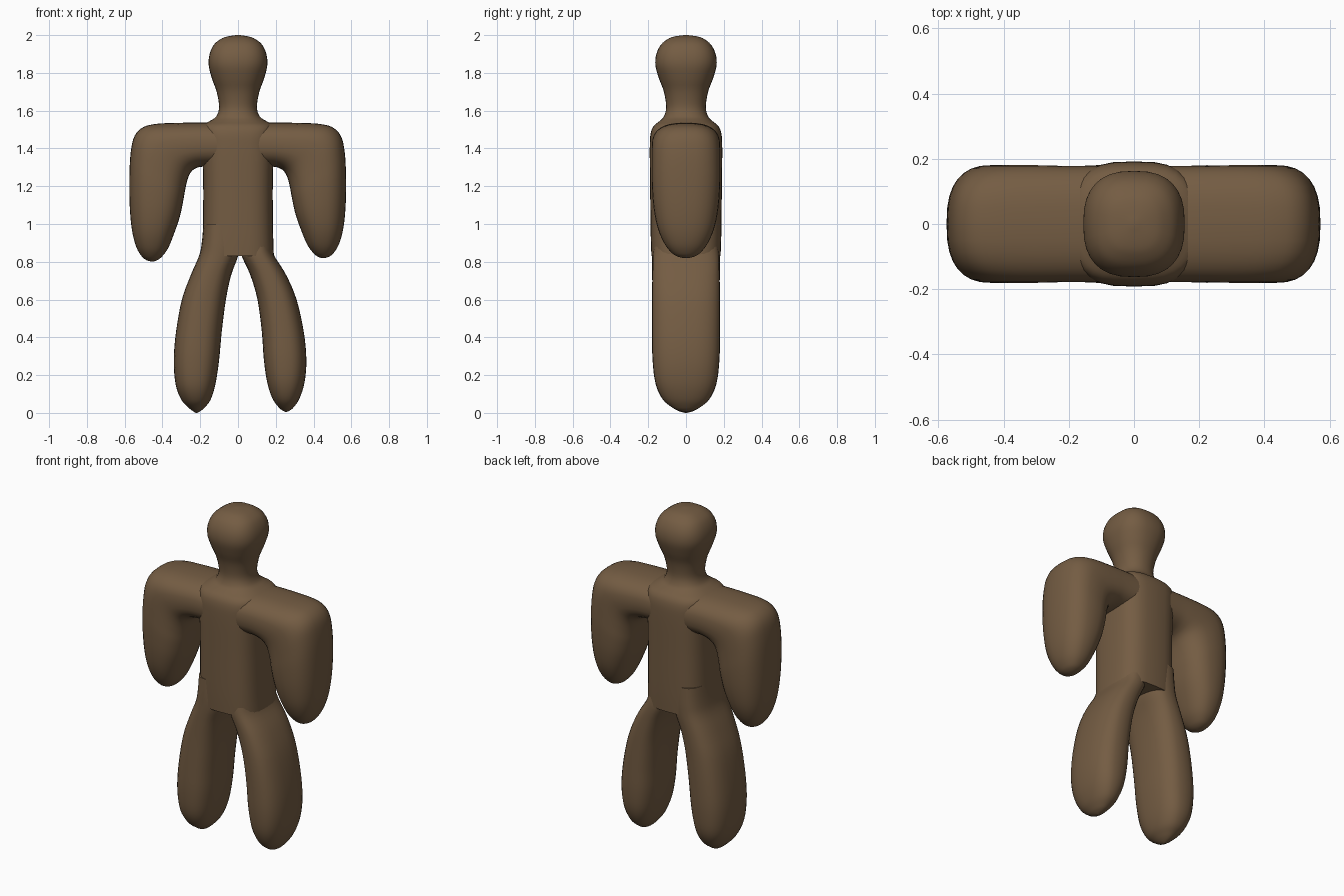
import bpy, bmesh, math

clay = bpy.data.materials.new("brown clay")
clay.diffuse_color = (0.175, 0.108, 0.056, 1)
SIDES, STEPS = 32, 4


def spline(p, q, r, s, t):
    return tuple(0.5 * (2 * b + (c - a) * t + (2 * a - 5 * b + 4 * c - d) * t * t
                        + (3 * b - a - 3 * c + d) * t ** 3) for a, b, c, d in zip(p, q, r, s))


def power(v, e):
    return math.copysign(abs(v) ** e, v)


def loft(name, secs):
    """Each section: edge point (x, z), opposite edge point (x, z), half depth, squareness."""
    rows = []
    for i in range(len(secs) - 1):
        four = [secs[max(0, min(len(secs) - 1, i + k))] for k in (-1, 0, 1, 2)]
        rows += [spline(*four, j / STEPS) for j in range(STEPS)]
    rows.append(secs[-1])
    bm = bmesh.new()
    rings = []
    for ax, az, bx, bz, hy, n in rows:
        ring = []
        for k in range(SIDES):
            a = 2 * math.pi * k / SIDES
            u, v = power(math.cos(a), 2 / n), power(math.sin(a), 2 / n)
            ring.append(bm.verts.new(((ax + bx) / 2 + (bx - ax) / 2 * u, hy * v,
                                      (az + bz) / 2 + (bz - az) / 2 * u)))
        rings.append(ring)
    for r, s in zip(rings, rings[1:]):
        for k in range(SIDES):
            m = (k + 1) % SIDES
            bm.faces.new((r[k], r[m], s[m], s[k]))
    bm.faces.new(rings[0])
    bm.faces.new(rings[-1])
    bmesh.ops.recalc_face_normals(bm, faces=bm.faces)
    me = bpy.data.meshes.new(name)
    bm.to_mesh(me)
    bm.free()
    me.materials.append(clay)
    ob = bpy.data.objects.new(name, me)
    bpy.context.collection.objects.link(ob)
    bpy.context.view_layer.objects.active = ob
    ob.select_set(True)
    bpy.ops.object.shade_smooth_by_angle(angle=math.radians(50))
    ob.select_set(False)


# Torso, neck and head: z, half width, half depth, squareness
body = [(0.83, 0.19, 0.183, 3), (0.95, 0.186, 0.187, 3), (1.2, 0.184, 0.19, 3),
        (1.4, 0.19, 0.192, 3), (1.48, 0.195, 0.187, 3), (1.52, 0.19, 0.17, 2.8),
        (1.545, 0.15, 0.14, 2.5), (1.57, 0.115, 0.117, 2.3), (1.62, 0.1, 0.105, 2.2),
        (1.7, 0.113, 0.117, 2.2), (1.77, 0.138, 0.143, 2.3), (1.84, 0.155, 0.162, 2.5),
        (1.9, 0.15, 0.157, 2.6), (1.95, 0.127, 0.132, 2.6), (1.98, 0.09, 0.095, 2.6),
        (1.993, 0.055, 0.06, 2.5), (2.0, 0.01, 0.01, 2.2)]
loft("torso_and_head", [(-w, z, w, z, d, n) for z, w, d, n in body])

# Arms: outer edge, inner edge, half depth, squareness
arm = [(0.1, 1.535, 0.1, 1.305, 0.178, 2.6), (0.2, 1.537, 0.19, 1.303, 0.178, 2.6),
       (0.33, 1.535, 0.225, 1.293, 0.18, 2.6), (0.43, 1.53, 0.245, 1.277, 0.181, 2.6),
       (0.5, 1.512, 0.258, 1.255, 0.181, 2.6), (0.545, 1.465, 0.268, 1.225, 0.181, 2.6),
       (0.565, 1.38, 0.277, 1.185, 0.181, 2.6), (0.572, 1.25, 0.287, 1.13, 0.18, 2.6),
       (0.57, 1.1, 0.305, 1.05, 0.17, 2.5), (0.558, 0.98, 0.335, 0.965, 0.148, 2.4),
       (0.535, 0.895, 0.367, 0.89, 0.112, 2.3), (0.505, 0.845, 0.4, 0.845, 0.073, 2.2),
       (0.48, 0.826, 0.425, 0.826, 0.04, 2), (0.455, 0.819, 0.448, 0.819, 0.005, 2)]
loft("right_arm", arm)
# The left forearm hangs slightly lower
drop = lambda z: z - 0.018 * max(0, min(1, (1.3 - z) / 0.4))
loft("left_arm", [(-a - 0.003, drop(b), -c - 0.003, drop(d), h, n) for a, b, c, d, h, n in arm])

# Legs
loft("right_leg", [
    (0.175, 0.88, 0.015, 0.88, 0.17, 2.6), (0.193, 0.83, 0.02, 0.83, 0.176, 2.6),
    (0.255, 0.73, 0.065, 0.73, 0.178, 2.6), (0.31, 0.6, 0.103, 0.6, 0.18, 2.6),
    (0.348, 0.43, 0.126, 0.43, 0.18, 2.6), (0.362, 0.28, 0.137, 0.28, 0.177, 2.6),
    (0.352, 0.16, 0.155, 0.16, 0.162, 2.5), (0.325, 0.075, 0.183, 0.075, 0.125, 2.3),
    (0.295, 0.03, 0.215, 0.03, 0.075, 2.1), (0.275, 0.013, 0.235, 0.013, 0.04, 2),
    (0.258, 0.005, 0.25, 0.005, 0.005, 2)])
loft("left_leg", [
    (-0.183, 1.0, 0.0, 1.0, 0.18, 2.7), (-0.192, 0.9, 0.005, 0.9, 0.182, 2.7),
    (-0.207, 0.83, 0.0, 0.83, 0.181, 2.7), (-0.25, 0.73, -0.036, 0.73, 0.179, 2.6),
    (-0.297, 0.6, -0.064, 0.6, 0.178, 2.6), (-0.328, 0.43, -0.086, 0.43, 0.178, 2.6),
    (-0.34, 0.28, -0.1, 0.28, 0.175, 2.6), (-0.33, 0.15, -0.12, 0.15, 0.16, 2.5),
    (-0.3, 0.07, -0.145, 0.07, 0.122, 2.3), (-0.265, 0.03, -0.175, 0.03, 0.075, 2.1),
    (-0.24, 0.01, -0.198, 0.01, 0.04, 2), (-0.224, 0.0, -0.216, 0.0, 0.005, 2)])
